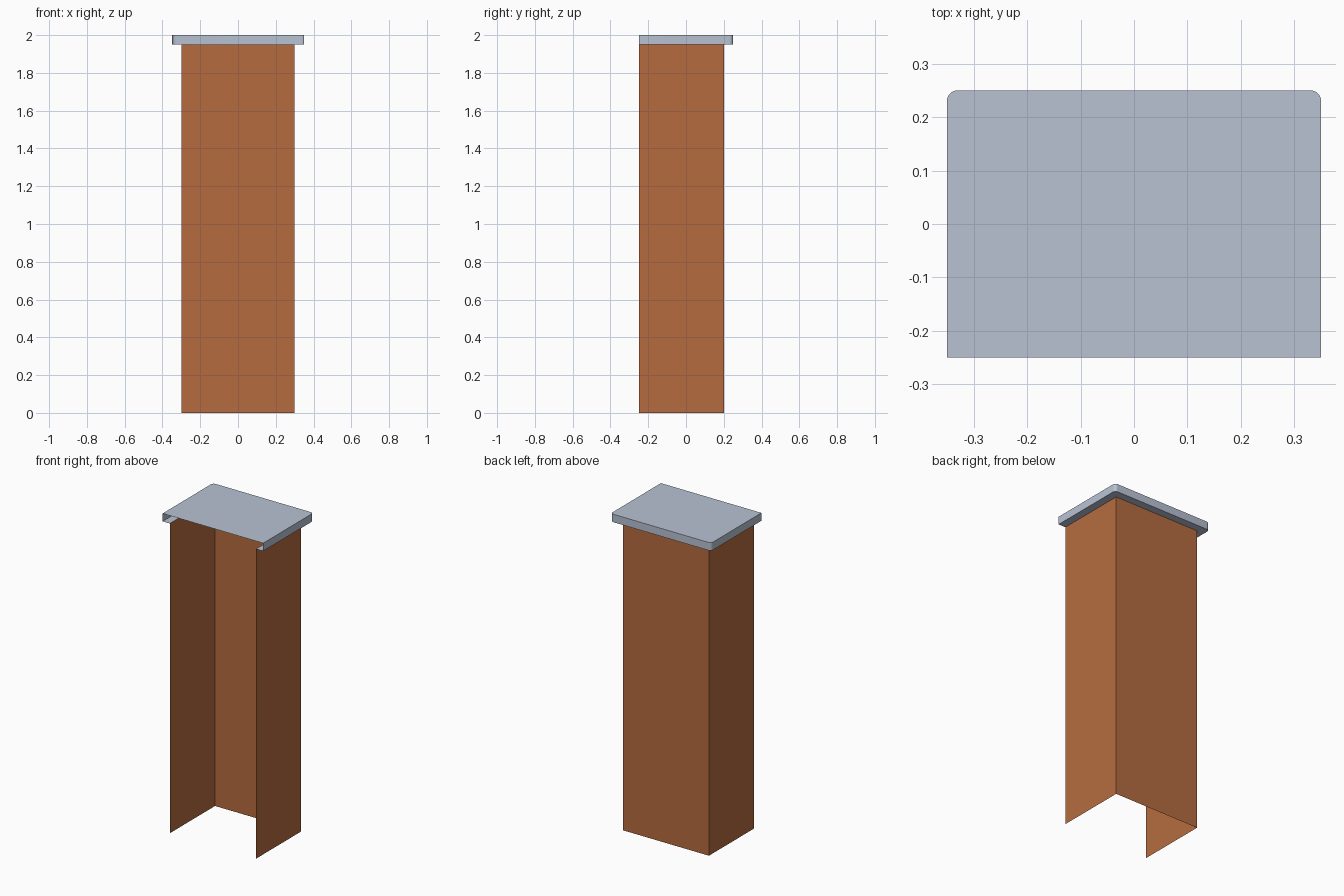
import bpy
import math
from math import radians

cube = bpy.data.objects.get("Cube")
if cube:
    bpy.data.objects.remove(cube, do_unlink=True)

FRONT = -0.25      # open front plane
EAVE = 1.95        # top of the walls, underside of the cap
TOP = 2.0


def make_material(name, color):
    mat = bpy.data.materials.new(name)
    mat.use_nodes = True
    mat.diffuse_color = color
    mat.node_tree.nodes["Principled BSDF"].inputs["Base Color"].default_value = color
    return mat


def u_path(half_width, back, radius=0.0, steps=8):
    """Outline running up the right side, across the back and down the left."""
    if radius == 0:
        right = [(-half_width, FRONT), (-half_width, back)]
    else:
        right = [(-half_width, FRONT)]
        for i in range(steps + 1):
            a = radians(180 - 90 * i / steps)
            right.append((-half_width + radius + radius * math.cos(a),
                          back - radius + radius * math.sin(a)))
    return right + [(-x, y) for x, y in reversed(right)]


def make_sheet(name, path, low, high, mat, lip=None):
    """Raise a thin sheet along a path; a lip path also adds a top and a rim below."""
    n = len(path)
    verts = [(x, y, low) for x, y in path] + [(x, y, high) for x, y in path]
    faces = [(i, n + i, n + i + 1, i + 1) for i in range(n - 1)]
    if lip:
        start = len(verts)
        verts += [(x, y, low) for x, y in reversed(lip)]
        faces.append(tuple(range(2 * n - 1, n - 1, -1)))
        faces.append(tuple(range(n)) + tuple(range(start, len(verts))))
    mesh = bpy.data.meshes.new(name)
    mesh.from_pydata(verts, [], faces)
    mesh.materials.append(mat)
    mesh.update()
    obj = bpy.data.objects.new(name, mesh)
    bpy.context.collection.objects.link(obj)
    return obj


orange = make_material("copper orange", (0.46, 0.148, 0.05, 1))
grey = make_material("steel grey", (0.48, 0.54, 0.65, 1))

# Three-sided body, open at the front, top and bottom
wall_path = u_path(0.30, 0.20)
make_sheet("body_walls", wall_path, 0, EAVE, orange)

# Overhanging hollow cap with rounded back corners and a rim under the eave
cap = make_sheet("cap", u_path(0.35, 0.25, 0.02), EAVE, TOP, grey, wall_path)
bpy.ops.object.select_all(action="DESELECT")
cap.select_set(True)
bpy.context.view_layer.objects.active = cap
bpy.ops.object.shade_smooth_by_angle(angle=radians(30))
